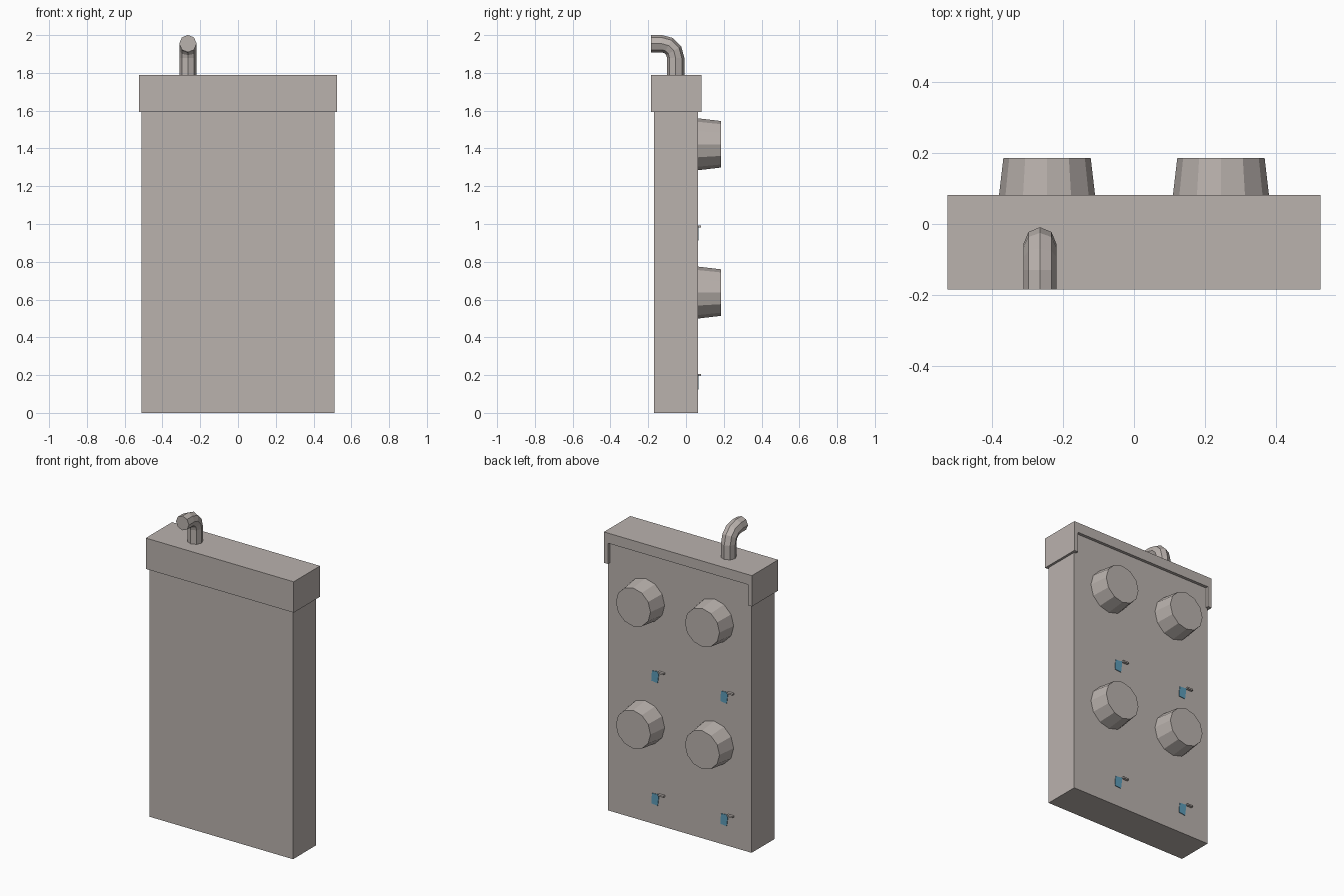
import bpy, bmesh, math
from mathutils import Vector

if "Cube" in bpy.data.objects:
    bpy.data.objects.remove(bpy.data.objects["Cube"])


def material(name, col):
    m = bpy.data.materials.new(name)
    m.diffuse_color = (*col, 1)
    m.use_nodes = True
    m.node_tree.nodes["Principled BSDF"].inputs["Base Color"].default_value = m.diffuse_color
    return m


GREY = material("warm_grey", (0.49, 0.445, 0.42))
BLUE = material("tag_blue", (0.11, 0.33, 0.48))


def finish(name, bm, mat):
    bmesh.ops.recalc_face_normals(bm, faces=bm.faces)
    me = bpy.data.meshes.new(name)
    bm.to_mesh(me)
    bm.free()
    me.materials.append(mat)
    ob = bpy.data.objects.new(name, me)
    bpy.context.collection.objects.link(ob)
    return ob


def prism(name, profile, y0, y1, mat):
    """Extrude an xz profile from y0 to y1."""
    bm = bmesh.new()
    face = bm.faces.new([bm.verts.new((x, y0, z)) for x, z in profile])
    ext = bmesh.ops.extrude_face_region(bm, geom=[face])
    verts = [g for g in ext["geom"] if isinstance(g, bmesh.types.BMVert)]
    bmesh.ops.translate(bm, verts=verts, vec=(0, y1 - y0, 0))
    return finish(name, bm, mat)


def box(name, x0, x1, y0, y1, z0, z1, mat):
    return prism(name, [(x0, z0), (x1, z0), (x1, z1), (x0, z1)], y0, y1, mat)


def loft(name, rings, mat):
    """Skin equal-length rings of points and cap both ends."""
    bm = bmesh.new()
    vs = [[bm.verts.new(p) for p in r] for r in rings]
    n = len(vs[0])
    for a, b in zip(vs, vs[1:]):
        for i in range(n):
            bm.faces.new((a[i], a[(i + 1) % n], b[(i + 1) % n], b[i]))
    bm.faces.new(vs[0])
    bm.faces.new(vs[-1])
    return finish(name, bm, mat)


# Main slab
box("body", -0.51, 0.51, -0.17, 0.063, 0, 1.75, GREY)

# Cap: solid front, with a back lip notched between two short legs
box("cap", -0.525, 0.525, -0.185, 0.05, 1.592, 1.79, GREY)
prism("cap_back_lip", [(-0.525, 1.592), (-0.497, 1.592), (-0.497, 1.725), (0.497, 1.725),
                       (0.497, 1.592), (0.525, 1.592), (0.525, 1.79), (-0.525, 1.79)],
      0.05, 0.082, GREY)

# Bent pipe on top: up, quarter bend, forward
PX, PY, PZ, PR, BEND = -0.265, -0.055, 1.955, 0.046, 0.075
path = [(PY, 1.77, 0)]
for k in range(4):
    a = math.radians(30 * k)
    path.append((PY - BEND + BEND * math.cos(a), PZ - BEND + BEND * math.sin(a), a))
path.append((-0.185, PZ, math.pi / 2))
rings = []
for y, z, a in path:
    out = Vector((0, math.cos(a), math.sin(a)))
    rings.append([Vector((PX, y, z)) + PR * (math.cos(t) * out + math.sin(t) * Vector((1, 0, 0)))
                  for t in (i * math.tau / 8 for i in range(8))])
loft("pipe", rings, GREY)

# Back knobs, each with a small pin and hanging tag below
for row, (kz, tz) in enumerate(((1.422, 0.987), (0.637, 0.2))):
    for col, kx in enumerate((-0.245, 0.245)):
        tag = f"{row}_{col}"
        loft(f"knob_{tag}",
             [[(kx + r * math.sin(i * math.tau / 12), y, kz + r * math.cos(i * math.tau / 12))
               for i in range(12)] for y, r in ((0.05, 0.139), (0.186, 0.123))], GREY)
        x = kx - 0.095
        box(f"pin_{tag}", x - 0.045, x - 0.005, 0.05, 0.08, tz - 0.005, tz + 0.005, GREY)
        prism(f"tag_{tag}", [(x - 0.005, tz), (x + 0.045, tz - 0.005),
                             (x + 0.05, tz - 0.07), (x + 0.005, tz - 0.075)],
              0.06, 0.067, BLUE)
